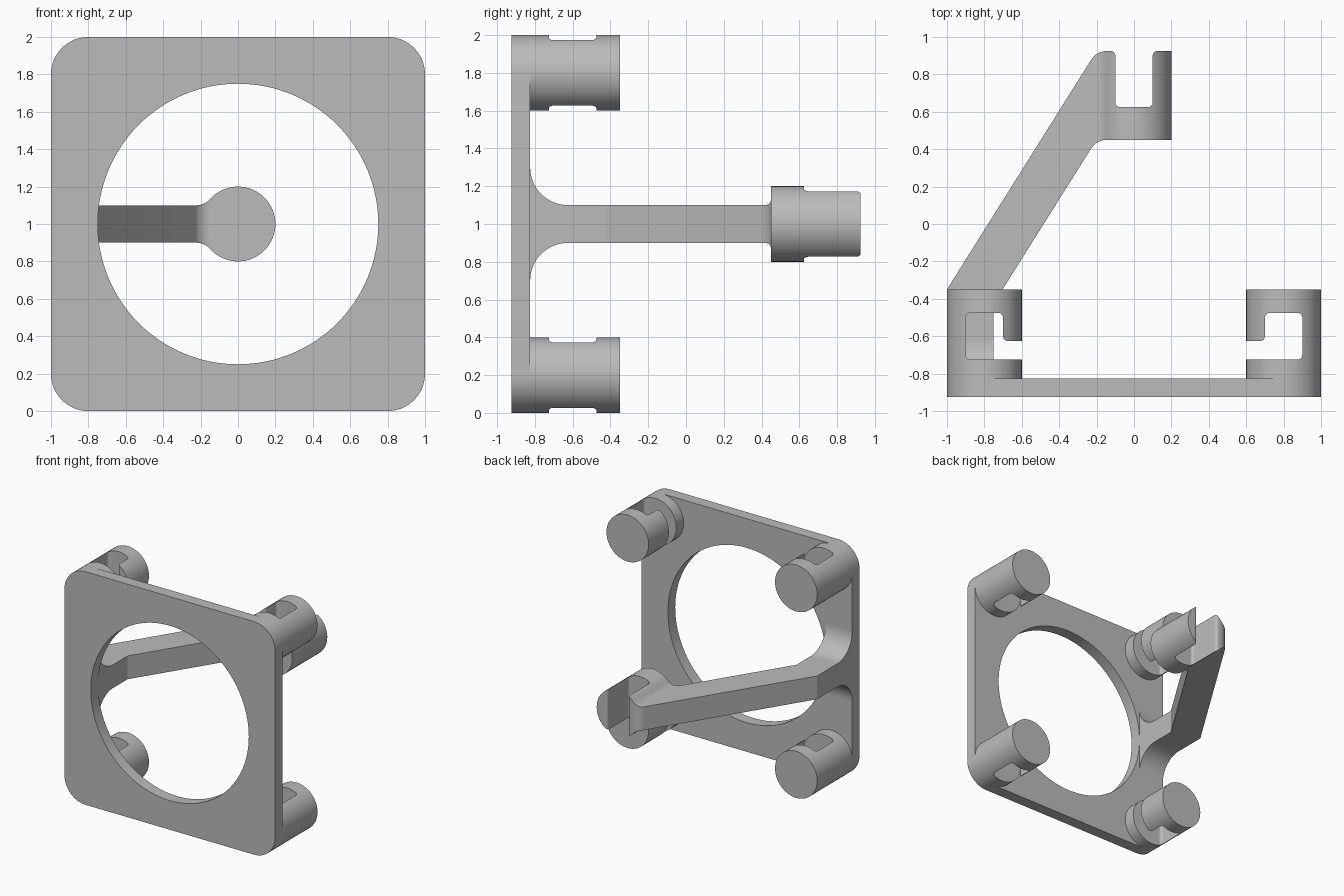
import bpy, bmesh, math
from mathutils import Vector

if "Cube" in bpy.data.objects:
    bpy.data.objects.remove(bpy.data.objects["Cube"])

grey = bpy.data.materials.new("plain grey")
grey.diffuse_color = (0.5, 0.5, 0.5, 1)
grey.use_nodes = True
grey.node_tree.nodes["Principled BSDF"].inputs["Base Color"].default_value = grey.diffuse_color


def rounded(points, steps=8):
    """Outline from (u, v, radius) corners, each rounded by its radius."""
    out = []
    n = len(points)
    for i, (u, v, r) in enumerate(points):
        p = Vector((u, v))
        if r == 0:
            out.append(p)
            continue
        a = (Vector(points[i - 1][:2]) - p).normalized()
        b = (Vector(points[(i + 1) % n][:2]) - p).normalized()
        half = a.angle(b) / 2
        centre = p + (a + b).normalized() * (r / math.sin(half))
        s = p + a * (r / math.tan(half)) - centre
        e = p + b * (r / math.tan(half)) - centre
        for k in range(steps + 1):
            t = k / steps
            sweep = math.pi - 2 * half
            d = (s * math.sin((1 - t) * sweep) + e * math.sin(t * sweep)) / math.sin(sweep)
            out.append(centre + d)
    return out


def arc(cu, cv, r, a0, a1, steps):
    return [Vector((cu + r * math.cos(math.radians(a0 + (a1 - a0) * k / steps)),
                    cv + r * math.sin(math.radians(a0 + (a1 - a0) * k / steps))))
            for k in range(steps + 1)]


def circle(cu, cv, r, n):
    return arc(cu, cv, r, 0, 360, n)[:-1]


def prism(name, outline, axis, lo, hi):
    """Outline swept along an axis from lo to hi."""
    place = {"x": lambda u, v, w: (w, u, v),
             "y": lambda u, v, w: (u, w, v),
             "z": lambda u, v, w: (u, v, w)}[axis]
    bm = bmesh.new()
    a = [bm.verts.new(place(p[0], p[1], lo)) for p in outline]
    b = [bm.verts.new(place(p[0], p[1], hi)) for p in outline]
    bm.faces.new(a)
    bm.faces.new(b)
    for i in range(len(a)):
        j = (i + 1) % len(a)
        bm.faces.new((a[i], a[j], b[j], b[i]))
    bmesh.ops.recalc_face_normals(bm, faces=bm.faces)
    mesh = bpy.data.meshes.new(name)
    bm.to_mesh(mesh)
    bm.free()
    mesh.materials.append(grey)
    ob = bpy.data.objects.new(name, mesh)
    bpy.context.collection.objects.link(ob)
    return ob


def select(ob):
    bpy.ops.object.select_all(action='DESELECT')
    ob.select_set(True)
    bpy.context.view_layer.objects.active = ob


def boolean(ob, cutter, operation):
    select(ob)
    mod = ob.modifiers.new("cut", 'BOOLEAN')
    mod.operation = operation
    mod.solver = 'EXACT'
    mod.object = cutter
    bpy.ops.object.modifier_apply(modifier=mod.name)
    bpy.data.objects.remove(cutter)


def finish(ob):
    select(ob)
    bpy.ops.object.shade_smooth_by_angle(angle=math.radians(30))


# square plate with round hole
plate = prism("plate", rounded([(-1, 0, .2), (1, 0, .2), (1, 2, .2), (-1, 2, .2)], 16),
              "y", -0.925, -0.825)
boolean(plate, prism("hole", circle(0, 1, 0.75, 128), "y", -1.1, -0.6), 'DIFFERENCE')
finish(plate)

# four corner posts with hooked slots
for sx, side in ((-1, "left"), (1, "right")):
    for z, level in ((0.2, "lower"), (1.8, "upper")):
        post = prism(f"{level}_{side}_post", circle(sx * 0.8, z, 0.2, 64), "y", -0.825, -0.35)
        f = 0.025
        slot = rounded([(sx * .5, -.725, 0), (sx * .9, -.725, f), (sx * .9, -.475, f),
                        (sx * .7, -.475, f), (sx * .7, -.625, f), (sx * .5, -.625, 0)], 6)
        boolean(post, prism("slot", slot, "z", z - 0.3, z + 0.3), 'DIFFERENCE')
        finish(post)

# flared root of the arm
root = [(-0.825, 0.7)] + arc(-0.625, 0.7, 0.2, 180, 90, 16)[1:] + [(-0.6, 0.9)]
root += [(u, 2 - v) for u, v in reversed(root)]
finish(prism("arm_root", root, "x", -1, -0.75))

# arm and forked head: plan outline crossed with front outline
f = 0.025
plan = rounded([(-1, -.6, 0), (-.75, -.6, 0), (-.75, -.425, 0), (-.2, .45, .1),
                (.3, .45, 0), (.3, .925, 0), (.1, .925, f), (.1, .625, f),
                (-.1, .625, f), (-.1, .925, f), (-.2, .925, .1), (-1, -.35, 0)])
arm = prism("arm_and_fork", plan, "z", 0.6, 1.4)

xc = -math.sqrt(0.05)
touch = math.degrees(math.atan2(0.2, xc))
upper = [Vector((-1.2, 1.1))]
upper += arc(xc, 1.2, 0.1, -90, touch - 180, 8)
upper += arc(0, 1, 0.2, touch, 0, 28)[1:]
front = upper + [Vector((p[0], 2 - p[1])) for p in reversed(upper[:-1])]
boolean(arm, prism("front_outline", front, "y", -0.8, 1.2), 'INTERSECT')
finish(arm)
